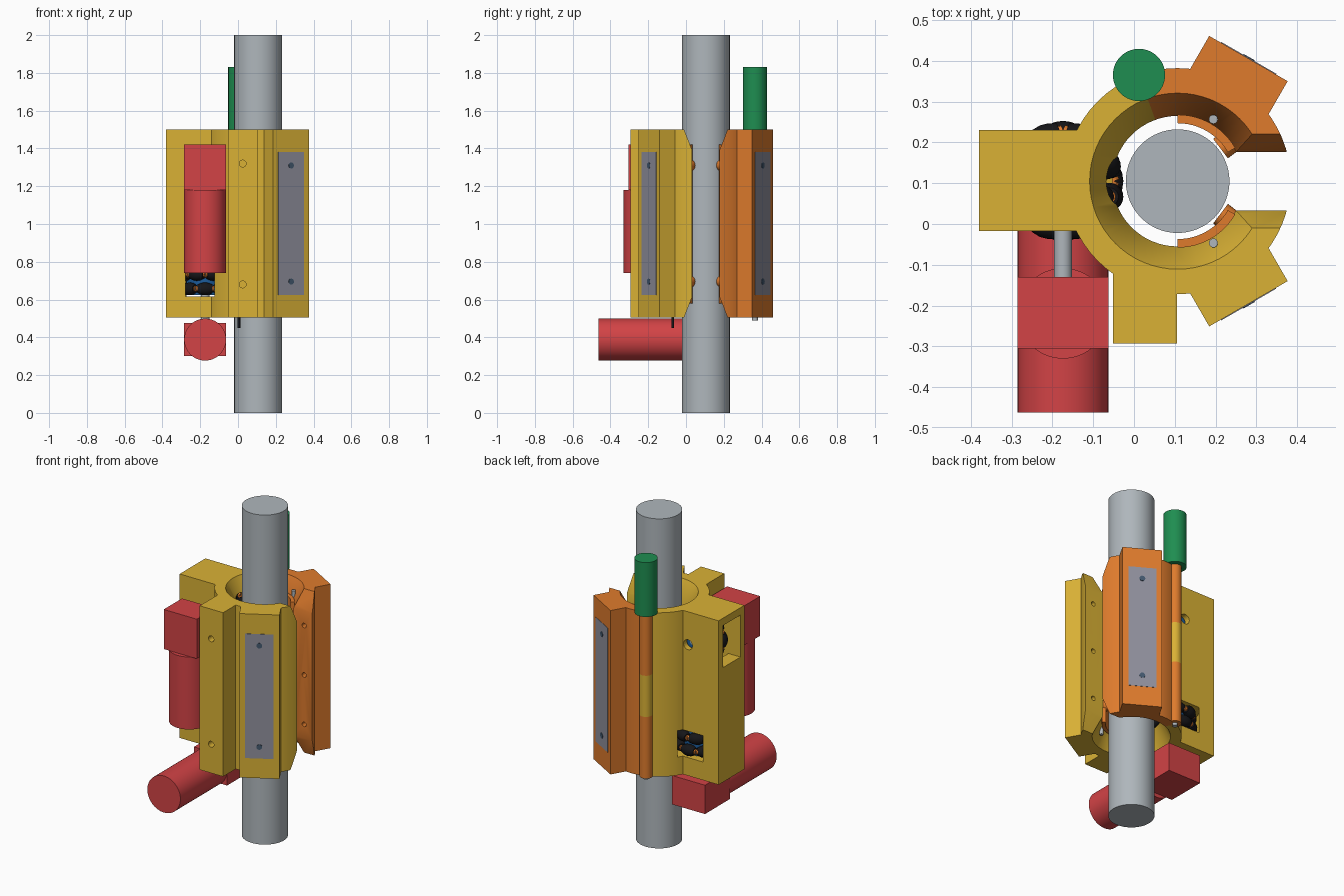
import bpy, bmesh, math
from mathutils import Matrix, Vector

if "Cube" in bpy.data.objects:
    bpy.data.objects.remove(bpy.data.objects["Cube"])


def material(name, *rgb):
    m = bpy.data.materials.new(name)
    m.use_nodes = True
    col = [c ** 2.2 for c in rgb] + [1]
    m.diffuse_color = col
    m.node_tree.nodes["Principled BSDF"].inputs["Base Color"].default_value = col
    return m


YELLOW = material("yellow", .85, .69, .22)
ORANGE = material("orange", .87, .48, .19)
RED = material("red", .82, .27, .28)
GREEN = material("green", .14, .55, .32)
STEEL = material("steel", .68, .71, .73)
PLATE = material("plate grey", .56, .56, .61)
BLUE = material("blue", .13, .36, .6)
BLACK = material("black", .11, .11, .12)
SCREW = material("screw", .27, .35, .43)

CX, CY = 0.107, 0.105            # pole axis
LOW, HIGH, MID = 0.505, 1.5, 1.0
WX = -0.174                      # wheel and motor axis
RING = 0.277
AXES = {"x": Matrix.Rotation(math.pi / 2, 4, "Y"),
        "y": Matrix.Rotation(-math.pi / 2, 4, "X"),
        "z": Matrix.Identity(4)}


def finish(name, bm, mat):
    bmesh.ops.recalc_face_normals(bm, faces=bm.faces)
    mesh = bpy.data.meshes.new(name)
    bm.to_mesh(mesh)
    bm.free()
    ob = bpy.data.objects.new(name, mesh)
    bpy.context.collection.objects.link(ob)
    if mat:
        mesh.materials.append(mat)
    return ob


def box(name, x, y, z, mat=None, turn=None):
    """Box from three (min, max) ranges."""
    bm = bmesh.new()
    bmesh.ops.create_cube(bm, size=1)
    for v in bm.verts:
        v.co = [r[0] + (c + .5) * (r[1] - r[0]) for c, r in zip(v.co, (x, y, z))]
    if turn:
        bm.transform(turn)
    return finish(name, bm, mat)


def lathe(name, profile, mat=None, matrix=None, steps=64):
    """Closed solid from (radius, height) points around z."""
    bm = bmesh.new()
    rings = [[bm.verts.new((r * math.cos(math.tau * i / steps),
                            r * math.sin(math.tau * i / steps), h))
              for i in range(steps)] for r, h in profile]
    for a, b in zip(rings, rings[1:]):
        for i in range(steps):
            j = (i + 1) % steps
            bm.faces.new((a[i], a[j], b[j], b[i]))
    bm.faces.new(rings[0])
    bm.faces.new(rings[-1])
    if matrix:
        bm.transform(matrix)
    return finish(name, bm, mat)


def rod(name, axis, centre, radius, start, end, mat=None, steps=64):
    """Cylinder along an axis; start and end are offsets from centre."""
    return lathe(name, [(radius, start), (radius, end)], mat,
                 Matrix.Translation(centre) @ AXES[axis], steps)


def prism(name, points, depth, mat=None):
    """Polygon of 3D points pushed along a vector."""
    bm = bmesh.new()
    face = bm.faces.new([bm.verts.new(p) for p in points])
    new = bmesh.ops.extrude_face_region(bm, geom=[face])["geom"]
    bmesh.ops.translate(bm, vec=depth, verts=[g for g in new if isinstance(g, bmesh.types.BMVert)])
    return finish(name, bm, mat)


def combine(target, tool, operation):
    mod = target.modifiers.new("cut", "BOOLEAN")
    mod.operation, mod.solver, mod.object = operation, "EXACT", tool
    bpy.context.view_layer.objects.active = target
    bpy.ops.object.modifier_apply(modifier=mod.name)
    bpy.data.objects.remove(tool)


def paint(ob, mat):
    ob.data.materials.clear()
    ob.data.materials.append(mat)
    for p in ob.data.polygons:
        p.material_index = 0


def around(angle):
    return Matrix.Translation((CX, CY, 0)) @ Matrix.Rotation(math.radians(angle), 4, "Z")


# Clamp halves: a ring with radial mounting blocks, bored and split
def clamp_half(name, mat, block_angle, boxes, split):
    body = rod(name, "z", (CX, CY, 0), RING, LOW, HIGH)
    combine(body, box("block", (.1, .347), (-.111, .111), (LOW, HIGH),
                      turn=around(block_angle)), "UNION")
    for x, y in boxes:
        combine(body, box("block", x, y, (LOW, HIGH)), "UNION")
    combine(body, lathe("bore", [(.226, LOW - .02), (.16, LOW + .11),
                                 (.16, HIGH - .11), (.226, HIGH + .02)],
                        matrix=Matrix.Translation((CX, CY, 0))), "DIFFERENCE")
    wedge = [around(110) @ Vector((r, 0, .4)) for r in (0, .9)]
    wedge += [Vector((.9, .95, .4)), Vector((.9, CY, .4))]
    combine(body, prism("wedge", wedge, (0, 0, 1.3)), split)
    # Mouth with sloped lead-in at both ends
    half = [(.123, LOW - .02), (.072, LOW + .11), (.072, HIGH - .11), (.123, HIGH + .02)]
    mouth = [(.15, CY - w, z) for w, z in half] + [(.15, CY + w, z) for w, z in reversed(half)]
    combine(body, prism("mouth", mouth, (.5, 0, 0)), "DIFFERENCE")
    for z in (.7, MID, 1.3):
        combine(body, rod("hole", "y", (.32, CY, z), .014, -.105, .105, steps=20), "DIFFERENCE")
    return body


housing = clamp_half("housing", YELLOW, -60,
                     [((-.38, 0), (-.017, .23)), ((-.052, .105), (-.293, 0))], "DIFFERENCE")
door = clamp_half("door", ORANGE, 60, [], "INTERSECT")
paint(door, ORANGE)

# Wheel pockets, windows, shaft holes and bolt holes of the housing
for cutter in (rod("pocket", "z", (WX, CY, .695), .16, -.08, .08),
               rod("pocket", "y", (WX, CY, 1.3), .16, -.09, .09),
               box("window", (-.45, -.2), (.02, .19), (1.2, 1.455)),
               rod("hole", "y", (WX, CY, 1.3), .03, -.3, .3, steps=32),
               rod("hole", "z", (WX, CY, LOW), .03, -.1, .15, steps=32),
               rod("hole", "y", (.025, -.293, 1.32), .018, -.05, .05, steps=24),
               rod("hole", "y", (.025, -.293, .68), .018, -.05, .05, steps=24)):
    combine(housing, cutter, "DIFFERENCE")
paint(housing, YELLOW)

# Pole
rod("pole", "z", (CX, CY, 0), .127, 0, 2, STEEL)

# Mounting plates, guide pads and pins, on both halves
for side, angle in (("front", -60), ("back", 60)):
    box(side + "_plate", (.34, .349), (-.078, .078), (.625, 1.38), PLATE, around(angle))
    for z in (.695, 1.31):
        rod(side + "_screw", "x", (0, 0, 0), .016, .34, .351, SCREW, 24).matrix_world = \
            around(angle) @ Matrix.Translation((0, 0, z))
        rod(side + "_pad_bolt", "x", (0, 0, 0), .03, .132, .17, ORANGE, 24).matrix_world = \
            around(angle * .62) @ Matrix.Translation((0, 0, z))
    sign = math.copysign(1, angle)
    arc = [math.radians(sign * (30 + 5 * i)) for i in range(13)]
    outline = [(CX + .142 * math.cos(a), CY + .142 * math.sin(a), .58) for a in arc]
    outline += [(CX + .163 * math.cos(a), CY + .163 * math.sin(a), .58) for a in reversed(arc)]
    prism(side + "_guide_pad", outline, (0, 0, .84), ORANGE)
    pin = around(angle) @ Vector((.175, 0, MID))
    rod(side + "_guide_pin", "z", pin, .011, -.45, .45, STEEL, 20)

# Hinge with its motor
hinge = around(110) @ Vector((RING, 0, 0))
for name, a, b, mat in (("lower_knuckle", LOW, .88, ORANGE), ("middle_knuckle", .88, 1.13, YELLOW),
                        ("upper_knuckle", 1.13, HIGH, ORANGE)):
    rod(name, "z", hinge, .036, a, b, mat, 32)
rod("hinge_pin", "z", hinge, .015, .49, 1.52, STEEL, 24)
rod("hinge_motor", "z", hinge, .064, HIGH, 1.83, GREEN)


# Drive wheels: two staggered rows of barrel rollers on a hub
def wheel(name, axis, centre):
    frame = Matrix.Translation(centre) @ AXES[axis]
    lathe(name + "_hub", [(.1, -.072), (.1, .072)], BLUE, frame, 32)
    barrel = [(.022, -.04), (.031, -.02), (.034, 0), (.031, .02), (.022, .04)]
    for row in (-1, 1):
        lathe(name + "_rim", [(.128, row * .038 - .006), (.128, row * .038 + .006)], BLUE, frame, 32)
        for i in range(8):
            spin = Matrix.Rotation(math.tau * (i + (row + 1) / 4) / 8, 4, "Z")
            place = frame @ spin @ Matrix.Translation((.114, 0, row * .038)) @ AXES["y"]
            lathe(name + "_roller", barrel, BLACK, place, 20)
            for s in (-1, 1):
                lathe(name + "_roller_cap", [(.015, s * .04), (.015, s * .048)], ORANGE, place, 12)


wheel("climb_wheel", "y", (WX, CY, 1.3))
wheel("turn_wheel", "z", (WX, CY, .695))

# Geared motors and their shafts
box("climb_gearbox", (-.285, -.063), (-.305, -.13), (1.18, 1.42), RED)
rod("climb_motor", "z", (WX, -.219, 0), .111, .74, 1.18, RED)
rod("climb_shaft", "y", (WX, 0, 1.3), .022, -.14, .18, STEEL, 32)
box("turn_gearbox", (-.285, -.063), (-.015, .225), (.3, .475), RED)
rod("turn_motor", "y", (WX, 0, .388), .111, -.462, -.015, RED)
rod("turn_shaft", "z", (WX, CY, 0), .022, .47, .77, STEEL, 32)

# Small peg below the housing
rod("peg", "z", (.005, -.07, 0), .007, .45, .52, BLACK, 16)

bpy.ops.object.select_all(action="DESELECT")
for ob in bpy.context.scene.objects:
    if ob.type == "MESH":
        ob.select_set(True)
        bpy.context.view_layer.objects.active = ob
bpy.ops.object.shade_smooth_by_angle(angle=math.radians(30))
